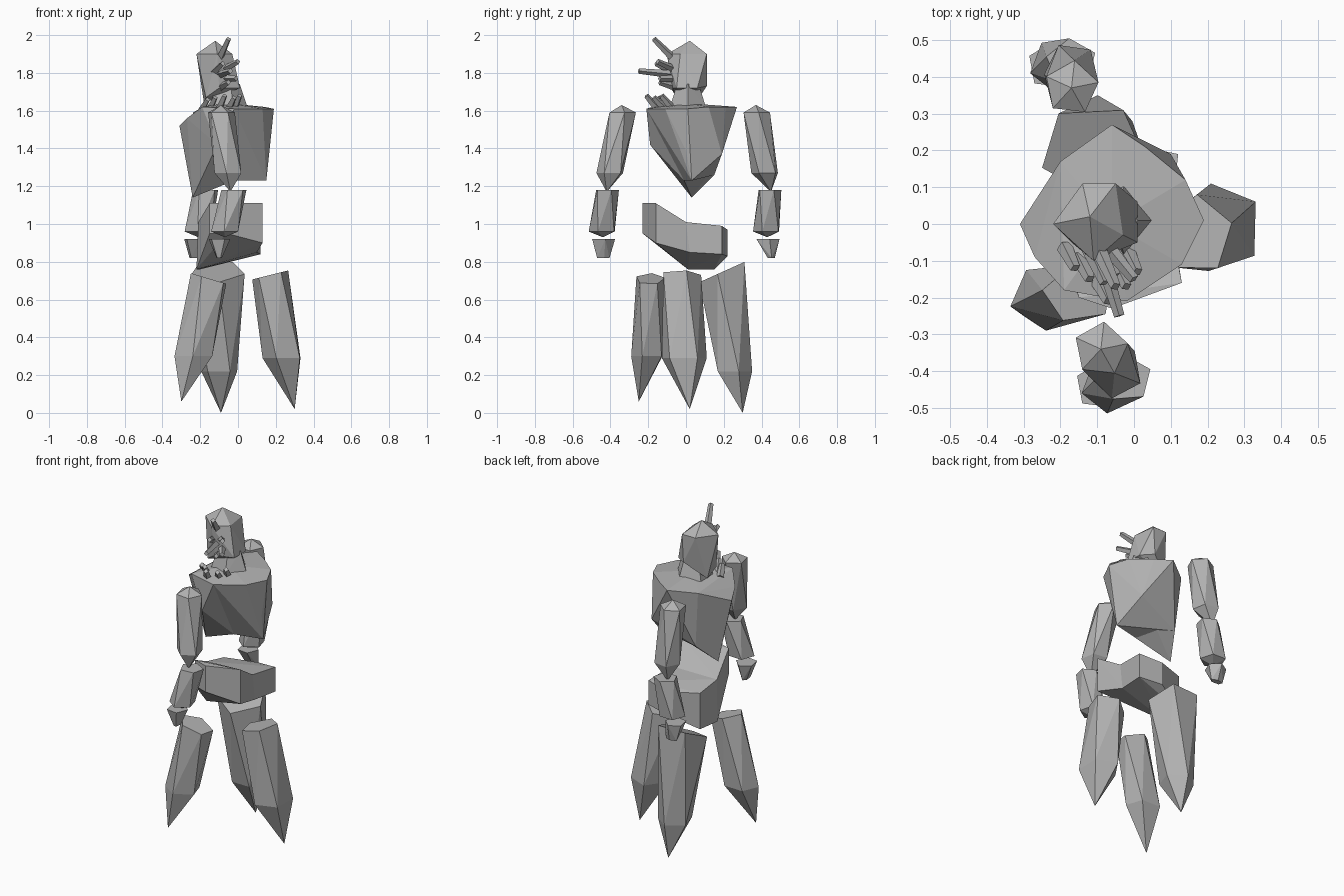
import bpy
import bmesh
from math import cos, sin, tau
from mathutils import Vector

default_cube = bpy.data.objects.get("Cube")
if default_cube:
    bpy.data.objects.remove(default_cube, do_unlink=True)

# Single stone colour
stone = bpy.data.materials.new("grey stone")
stone.use_nodes = True
stone.diffuse_color = (.45, .45, .45, 1)
shader = stone.node_tree.nodes["Principled BSDF"]
shader.inputs["Base Color"].default_value = stone.diffuse_color
shader.inputs["Roughness"].default_value = .9


def hull_into(mesh_builder, points):
    """Wrap a convex faceted shell around the points."""
    verts = [mesh_builder.verts.new(point) for point in points]
    result = bmesh.ops.convex_hull(mesh_builder, input=verts)
    unused = [item for item in result["geom_interior"] if isinstance(item, bmesh.types.BMVert)]
    bmesh.ops.delete(mesh_builder, geom=unused, context="VERTS")


def rock(name, *point_groups):
    """Make one flat-shaded object from one or more faceted shells."""
    mesh_builder = bmesh.new()
    for points in point_groups:
        hull_into(mesh_builder, points)
    bmesh.ops.dissolve_limit(mesh_builder, angle_limit=.03,
                             verts=mesh_builder.verts, edges=mesh_builder.edges)
    bmesh.ops.recalc_face_normals(mesh_builder, faces=mesh_builder.faces)
    mesh = bpy.data.meshes.new(name)
    mesh_builder.to_mesh(mesh)
    mesh_builder.free()
    mesh.materials.append(stone)
    part = bpy.data.objects.new(name, mesh)
    bpy.context.collection.objects.link(part)
    return part


def ring(centre, radius_x, radius_y, turn=0, slope_x=0, slope_y=0, sides=5):
    """Polygon of points around a centre, optionally tilted."""
    x, y, z = centre
    points = []
    for step in range(sides):
        angle = tau * step / sides + turn
        dx, dy = radius_x * cos(angle), radius_y * sin(angle)
        points.append((x + dx, y + dy, z + slope_x * dx + slope_y * dy))
    return points


def shard(start, end, width):
    """Thin square splinter between two points."""
    start, end = Vector(start), Vector(end)
    turn = (end - start).to_track_quat("Z", "Y")
    points = []
    for centre, radius in ((start, width), (end, width * .65)):
        for step in range(4):
            angle = tau * step / 4
            points.append(centre + turn @ Vector((radius * cos(angle), radius * sin(angle), 0)))
    return points


# Chest: two lobes that meet in a hollow under the collar
chest_seam = [(-.02, -.21, 1.61), (-.06, .27, 1.62), (-.06, 0, 1.64),
              (.02, -.06, 1.42), (-.02, -.01, 1.23)]
chest_outer = [
    (-.19, -.18, 1.62), (-.27, -.09, 1.56), (-.31, 0, 1.52), (-.2, .17, 1.6),
    (-.11, -.19, 1.42), (-.24, .03, 1.14), (-.17, .15, 1.26), (.1, .19, 1.37)]
chest_inner = [
    (.13, -.11, 1.61), (.19, .01, 1.61), (.14, .12, 1.62), (.03, .21, 1.62),
    (.16, 0, 1.39), (.15, .03, 1.23), (.1, .19, 1.37), (-.17, .15, 1.26)]
rock("chest", chest_seam + chest_outer, chest_seam + chest_inner)

# Pelvis: two blocks meeting at a bend
pelvis_bend = [(.1, 0, 1.01), (.1, .02, .85), (-.21, 0, 1.01), (-.22, .01, .76)]
pelvis_front = [
    (-.15, -.2, 1.11), (-.15, -.2, .95), (-.06, -.23, 1.11),
    (-.06, -.23, .95), (.13, -.16, 1.11), (.13, -.16, .9)]
pelvis_rear = [
    (.12, .19, .99), (.12, .19, .84), (-.02, .22, .97),
    (-.02, .22, .83), (-.2, .15, .98), (-.2, .15, .76)]
rock("pelvis", pelvis_bend + pelvis_front, pelvis_bend + pelvis_rear)

# Neck and head
rock("neck", ring((-.06, .01, 1.62), .11, .1) + ring((-.06, .01, 1.74), .07, .06))
crown = [(-.22, 0, 1.9), (-.14, .11, 1.9), (-.05, .11, 1.9), (-.03, -.03, 1.9),
         (-.11, -.1, 1.9), (-.12, .02, 1.97)]
jaw = [(.01, .06, 1.72), (.01, -.05, 1.72), (-.1, -.08, 1.72), (-.18, .05, 1.64),
       (-.17, -.05, 1.67), (-.06, .11, 1.73)]
rock("head", crown + jaw)

# Splinters on the face and the collar
rock("face_splinters",
     shard((-.1, -.06, 1.87), (-.05, -.17, 1.98), .022),
     shard((-.1, -.05, 1.79), (-.04, -.25, 1.81), .022),
     shard((-.09, -.04, 1.81), (0, -.15, 1.86), .022),
     shard((-.08, -.04, 1.77), (-.01, -.14, 1.77), .022),
     shard((-.13, -.05, 1.8), (-.08, -.16, 1.85), .022),
     shard((-.1, -.04, 1.72), (-.05, -.14, 1.75), .022))
collar_tips = ((-.16, -.12, 1.66), (-.12, -.15, 1.67), (-.07, -.21, 1.68),
               (-.02, -.17, 1.67), (.01, -.13, 1.68))
rock("collar_splinters",
     *[shard((tip[0] - .03, tip[1] + .06, 1.61), tip, .022) for tip in collar_tips])

# Legs: long crystals ending in points
rock("left_leg",
     ring((.17, -.03, .73), .1, .11, .3, .25) + ring((.24, -.01, .29), .11, .125, .6)
     + [(.3, .02, .02)])
rock("rear_leg",
     ring((-.11, .2, .75), .15, .13, 1, 0, .45) + ring((-.1, .25, .22), .1, .1, .3)
     + [(-.09, .3, 0)])
rock("right_leg",
     ring((-.15, -.19, .71), .1, .08, .5, -.3) + ring((-.235, -.2, .3), .105, .09, .9)
     + [(-.3, -.25, .06)])


# Arms: upper crystal, forearm and a wedge-shaped fist
def arm(side, shoulder, elbow, elbow_tip, cuff, wrist, palm, fist, fist_x, fist_y):
    cap = Vector(shoulder) + Vector((0, 0, .04))
    wrist_tip = Vector(wrist) - Vector((0, 0, .03))
    rock(side + "_upper_arm",
         ring(shoulder, .075, .075, .2) + ring(elbow, .075, .075, .8) + [cap, elbow_tip])
    rock(side + "_forearm",
         ring(cuff, .07, .065, .4) + ring(wrist, .075, .075, .9) + [wrist_tip])
    rock(side + "_hand", ring(palm, .06, .065, .2) + ring(fist, fist_x, fist_y, .2))


arm("front", (-.09, -.34, 1.59), (-.05, -.4, 1.27), (-.04, -.42, 1.17),
    (-.02, -.42, 1.18), (-.07, -.44, .96), (-.1, -.44, .92), (-.1, -.44, .82), .015, .035)
arm("rear", (-.17, .37, 1.59), (-.17, .42, 1.27), (-.19, .45, 1.17),
    (-.17, .44, 1.18), (-.21, .43, .96), (-.23, .43, .92), (-.22, .45, .82), .04, .02)
